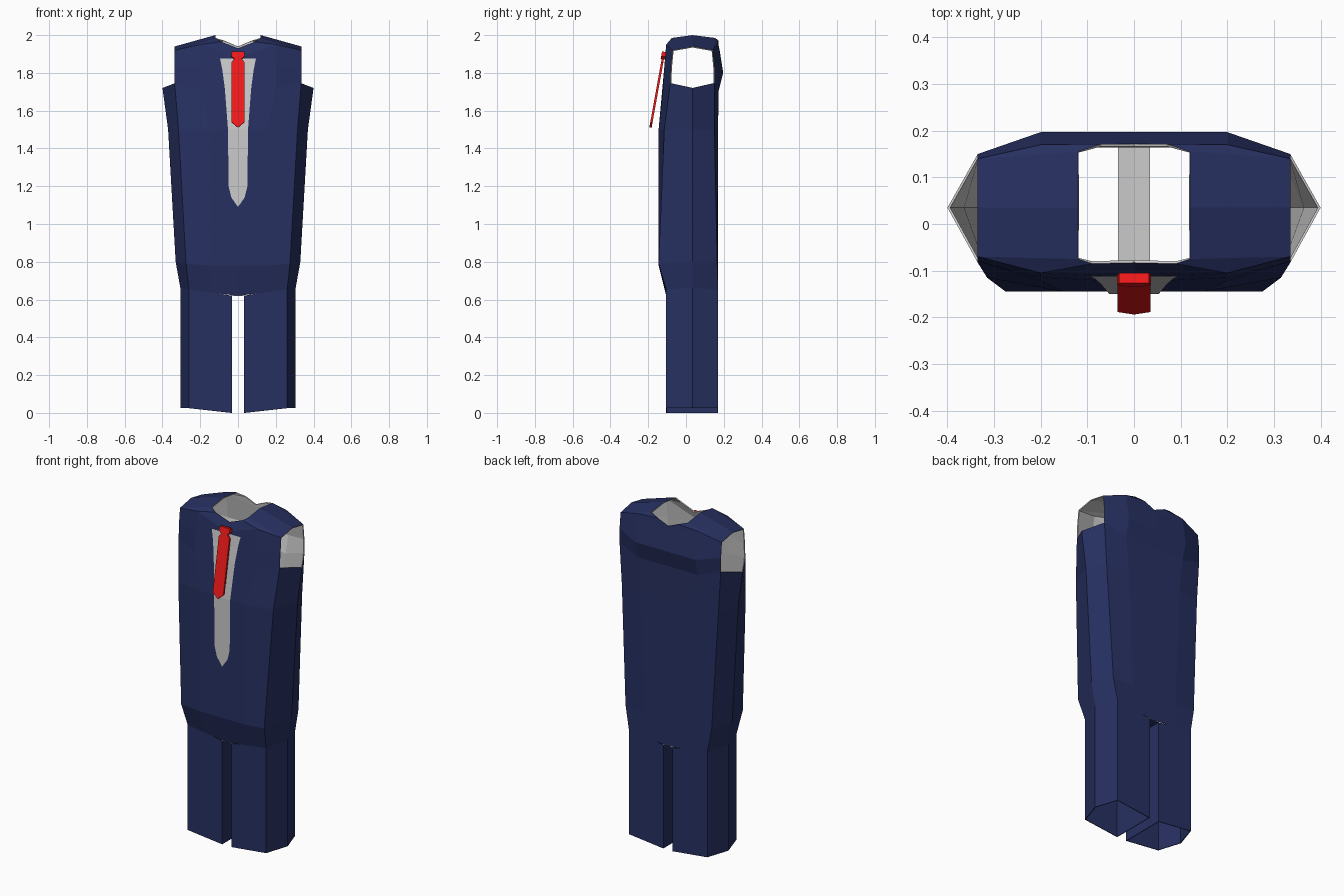
import bpy


def material(name, rgb):
    m = bpy.data.materials.new(name)
    m.diffuse_color = (*rgb, 1)
    return m


NAVY = material("navy_cloth", (0.02, 0.03, 0.12))
RED = material("red_silk", (0.9, 0.01, 0.01))
GREY = material("grey_lining", (0.7, 0.7, 0.7))


def build(name, verts, faces, mats, thick=0, mirror=True, offset=-1):
    me = bpy.data.meshes.new(name)
    me.from_pydata(verts, [], faces)
    ob = bpy.data.objects.new(name, me)
    bpy.context.collection.objects.link(ob)
    for m in mats:
        me.materials.append(m)
    if mirror:
        mod = ob.modifiers.new("mirror", 'MIRROR')
        mod.merge_threshold = 0.0005
    if thick:
        mod = ob.modifiers.new("thickness", 'SOLIDIFY')
        mod.thickness = thick
        mod.offset = offset
        mod.material_offset = mod.material_offset_rim = len(mats) - 1
    return ob


# Jacket: half rings from front centre, round the side, to back centre
rings = [
    [(0, -.105, .62), (.15, -.105, .638), (.26, -.105, .655), (.305, .035, .66),
     (.26, .17, .655), (.15, .17, .638), (0, .17, .62)],
    [(0, -.145, .78), (.15, -.145, .78), (.275, -.145, .79), (.33, .035, .80),
     (.285, .165, .79), (.15, .17, .78), (0, .17, .78)],
    [(0, -.145, 1.5), (.15, -.145, 1.5), (.315, -.115, 1.5), (.37, .035, 1.5),
     (.32, .15, 1.5), (.18, .17, 1.5), (0, .17, 1.5)],
    [(0, -.125, 1.72), (.2, -.122, 1.72), (.335, -.083, 1.745), (.4, .035, 1.72),
     (.335, .15, 1.745), (.2, .172, 1.70), (0, .172, 1.70)],
    [(0, -.113, 1.82), (.2, -.115, 1.83), (.335, -.08, 1.83), None,
     (.335, .15, 1.83), (.2, .197, 1.80), (0, .197, 1.80)],
    [(0, -.105, 1.88), (.2, -.105, 1.95), (.335, -.07, 1.92), (.335, .035, 1.94),
     (.335, .14, 1.92), (.2, .17, 1.96), (0, .178, 1.92)],
    [(0, -.083, 1.93), (.09, -.085, 1.965), (.12, -.075, 1.985), (.12, .035, 2),
     (.12, .155, 1.985), (.07, .172, 1.97), (0, .172, 1.94)],
]
verts = [p or (.335, .035, 1.83) for r in rings for p in r]
faces = []
for r in range(len(rings) - 1):
    for i in range(6):
        if r in (3, 4) and i in (2, 3):      # open armhole
            continue
        k = r * 7 + i
        faces.append((k, k + 1, k + 8, k + 7))
# crotch strip between the legs
n = len(verts)
verts += [(.034, -.105, .62), (.034, .17, .62)]
faces.append((0, 6, n + 1, n))
# drop the unused armhole point
unused = 4 * 7 + 3
verts.pop(unused)
faces = [tuple(v - (v > unused) for v in f) for f in faces]
build("jacket", verts, faces, [NAVY, GREY], 0.006)

# Trouser legs: open hexagonal tubes with slanted hems
outline = [(.031, -.105, .005, .62), (.26, -.105, .03, .66), (.305, .035, .03, .665),
           (.26, .17, .03, .66), (.031, .17, .005, .62)]
c = len(outline)
verts = [(x, y, lo) for x, y, lo, hi in outline] + [(x, y, hi) for x, y, lo, hi in outline]
verts = [(x, y, z - .005 if z < .1 else z) for x, y, z in verts]
faces = [(i, (i + 1) % c, (i + 1) % c + c, i + c) for i in range(c)]
build("trouser_legs", verts, faces, [NAVY], 0.005)

# Shirt front: grey V following the chest
rows = [(0, -.145, 1.09), (.035, -.145, 1.14), (.05, -.145, 1.2), (.053, -.145, 1.5),
        (.07, -.125, 1.72), (.082, -.114, 1.81), (.095, -.107, 1.875)]
verts = [(s * w, y - .005, z) for w, y, z in rows for s in (0, 1)]
faces = [(2 * i, 2 * i + 1, 2 * i + 3, 2 * i + 2) for i in range(1, len(rows) - 1)]
faces.append((0, 3, 2))
build("shirt_front", verts, faces, [GREY])


# Tie: blade and knot outlines lying on a tilted plane
def tie_part(name, half, thick):
    pts = half + [(-x, z) for x, z in reversed(half) if x > 0]
    verts = [(x, -.118 - (1.9 - z) * .18, z) for x, z in pts]
    build(name, verts, [tuple(range(len(verts)))], [RED], thick, False, 0)


tie_part("tie_blade", [(0, 1.51), (.035, 1.54), (.035, 1.855), (.018, 1.875)], 0.012)
tie_part("tie_knot", [(.018, 1.872), (.036, 1.888), (.032, 1.912)], 0.022)
